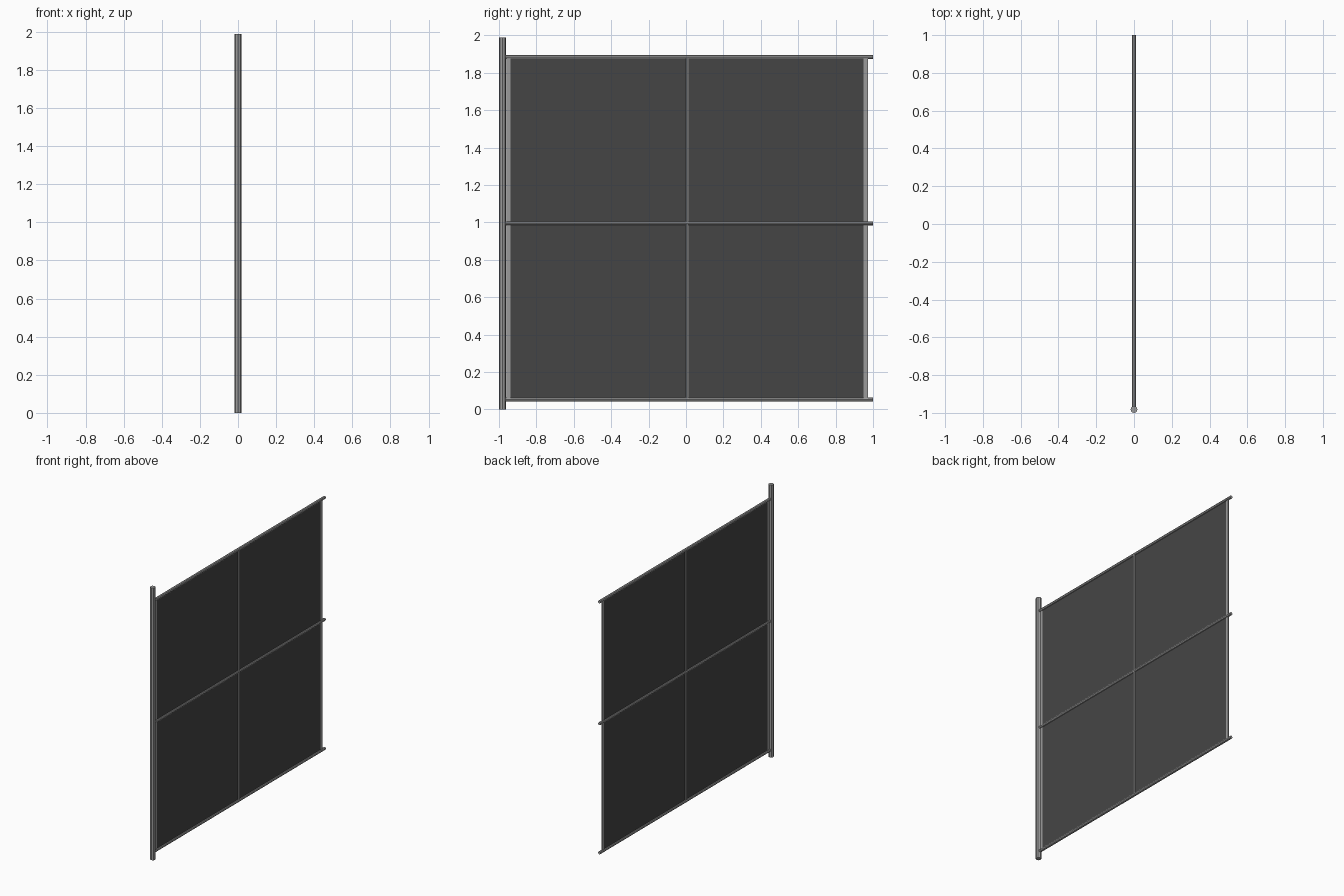
import bpy
import math

if "Cube" in bpy.data.objects:
    bpy.data.objects.remove(bpy.data.objects["Cube"])


def material(name, value):
    m = bpy.data.materials.new(name)
    m.diffuse_color = (value, value, value, 1)
    m.use_nodes = True
    m.node_tree.nodes["Principled BSDF"].inputs["Base Color"].default_value = m.diffuse_color
    return m


steel = material("steel grey", 0.33)
dark = material("dark panel grey", 0.06)


def tube(name, y, z, length, radius, horizontal=False):
    """Eight-sided bar centred at (0, y, z), upright or running along y."""
    rot = (math.pi / 2, 0, 0) if horizontal else (0, 0, 0)
    bpy.ops.mesh.primitive_cylinder_add(vertices=8, radius=radius, depth=length,
                                        location=(0, y, z), rotation=rot)
    ob = bpy.context.object
    ob.name = name
    ob.data.materials.append(steel)


def plate(name, y0, y1, z0, z1, thick, mat):
    """Thin upright plate in the fence plane."""
    bpy.ops.mesh.primitive_cube_add(size=1, location=(0, (y0 + y1) / 2, (z0 + z1) / 2))
    ob = bpy.context.object
    ob.name = name
    ob.scale = (thick, y1 - y0, z1 - z0)
    bpy.ops.object.transform_apply(location=False, rotation=False, scale=True)
    ob.data.materials.append(mat)


LOW, MID, HIGH = 0.053, 0.995, 1.885

# Main post at the front end
tube("post", -0.982, 0.994, 1.988, 0.0185)

# Horizontal rails, from the post to the far end
for name, z in (("bottom_rail", LOW), ("middle_rail", MID), ("top_rail", HIGH)):
    tube(name, 0.0175, z, 1.965, 0.0105, horizontal=True)

# Upright in the middle
tube("centre_bar", 0.006, (LOW + HIGH) / 2, HIGH - LOW, 0.009)

# Dark infill and the flat bars along its edges
plate("infill_panel", -0.938, 0.950, LOW, HIGH, 0.004, dark)
plate("front_edge_bar", -0.960, -0.938, LOW, HIGH, 0.006, steel)
plate("back_edge_bar", 0.950, 0.972, LOW, HIGH, 0.006, steel)
